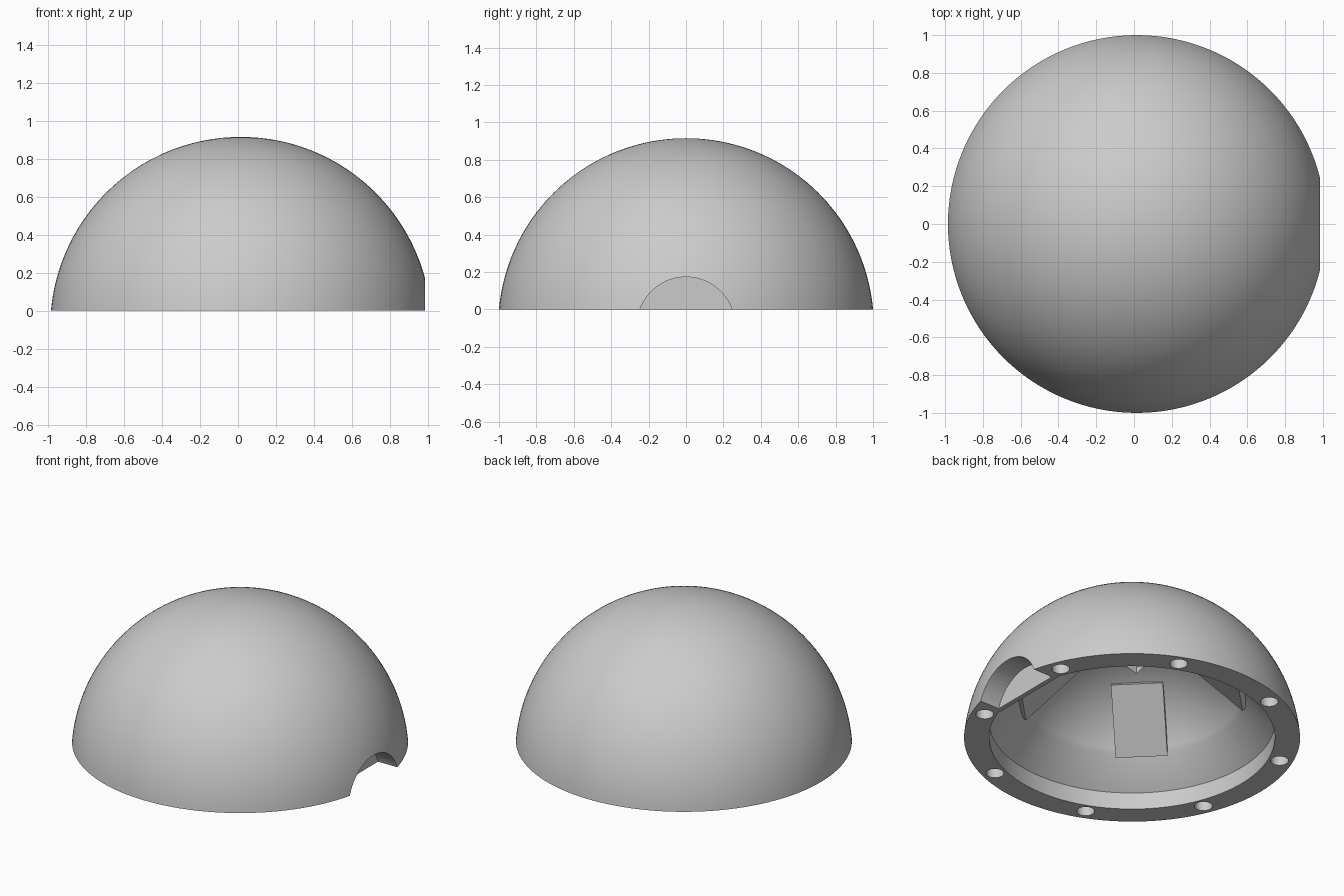
import bpy, bmesh
from math import sin, cos, pi, radians, asin
from mathutils import Matrix, Vector

cube = bpy.data.objects.get("Cube")
if cube:
    bpy.data.objects.remove(cube, do_unlink=True)

CX, CZ = 0.015, -0.089        # centre of the spherical surfaces
R_OUT, R_IN = 1.004, 0.76     # outer and inner sphere radii

grey = bpy.data.materials.new("plain_grey")
grey.use_nodes = True
colour = (0.6, 0.6, 0.6, 1)
grey.diffuse_color = colour
grey.node_tree.nodes["Principled BSDF"].inputs["Base Color"].default_value = colour


def make_object(name, bm):
    bmesh.ops.recalc_face_normals(bm, faces=bm.faces)
    mesh = bpy.data.meshes.new(name)
    bm.to_mesh(mesh)
    bm.free()
    mesh.materials.append(grey)
    obj = bpy.data.objects.new(name, mesh)
    bpy.context.collection.objects.link(obj)
    return obj


def box(name, size, matrix):
    bm = bmesh.new()
    bmesh.ops.create_cube(bm, size=1, matrix=matrix @ Matrix.Diagonal((*size, 1)))
    return make_object(name, bm)


def cylinder(name, radius, depth, matrix, sides=32):
    bm = bmesh.new()
    bmesh.ops.create_cone(bm, cap_ends=True, segments=sides, radius1=radius,
                          radius2=radius, depth=depth, matrix=matrix)
    return make_object(name, bm)


def arc(radius, start_r, steps):
    """Profile from radius start_r at the rim up to the pole."""
    a0 = asin(start_r / radius)
    return [(radius * sin(a0 * (1 - i / steps)), CZ + radius * cos(a0 * (1 - i / steps)))
            for i in range(steps + 1)]


def lathe(name, profile, steps=128):
    bm = bmesh.new()
    verts = [bm.verts.new((CX + r, 0, z)) for r, z in profile]
    edges = [bm.edges.new(pair) for pair in zip(verts, verts[1:])]
    bmesh.ops.spin(bm, geom=verts + edges, cent=(CX, 0, 0), axis=(0, 0, 1),
                   angle=2 * pi, steps=steps)
    bmesh.ops.remove_doubles(bm, verts=bm.verts, dist=1e-4)
    bmesh.ops.dissolve_degenerate(bm, edges=bm.edges, dist=1e-5)
    return make_object(name, bm)


# Hollow dome: inner ceiling, sloped shoulder, straight lip, flat rim, outer shell
inner = arc(R_IN, 0.67, 24)[::-1]
dome = lathe("dome_shell", inner + [(0.85, 0.11), (0.85, 0)] + arc(R_OUT, 1.0, 40))

# Cutters: side notch, square ceiling pocket and the ring of screw holes
cutters = [
    cylinder("notch_cutter", 0.262, 0.4,
             Matrix.Translation((1.045, 0, CZ)) @ Matrix.Rotation(pi / 2, 4, 'Y'), 96),
    box("pocket_cutter", (0.42, 0.42, 0.5), Matrix.Translation((CX, 0, 0.53))),
]
for i in range(8):
    a = radians(22.5 + 45 * i)
    cutters.append(cylinder("screw_hole_cutter", 0.053, 0.24,
                            Matrix.Translation((CX + 0.92 * cos(a), 0.92 * sin(a), 0))))

bpy.context.view_layer.objects.active = dome
dome.select_set(True)
for cutter in cutters:
    mod = dome.modifiers.new("cut", 'BOOLEAN')
    mod.operation = 'DIFFERENCE'
    mod.solver = 'EXACT'
    mod.object = cutter
    bpy.ops.object.modifier_apply(modifier=mod.name)
    bpy.data.objects.remove(cutter, do_unlink=True)
bpy.ops.object.shade_smooth_by_angle(angle=radians(25))

# Flat wall closing the notch towards the inside
box("notch_back_wall", (0.03, 0.53, 0.2), Matrix.Translation((0.83, 0, 0.1)))

# Four flat pads set tangent to the inner ceiling
for i in range(4):
    place = (Matrix.Translation((CX, 0, CZ)) @ Matrix.Rotation(radians(45 + 90 * i), 4, 'Z')
             @ Matrix.Rotation(radians(45), 4, 'Y') @ Matrix.Translation((0, 0, 0.745)))
    box("ceiling_pad", (0.45, 0.31, 0.11), place)
